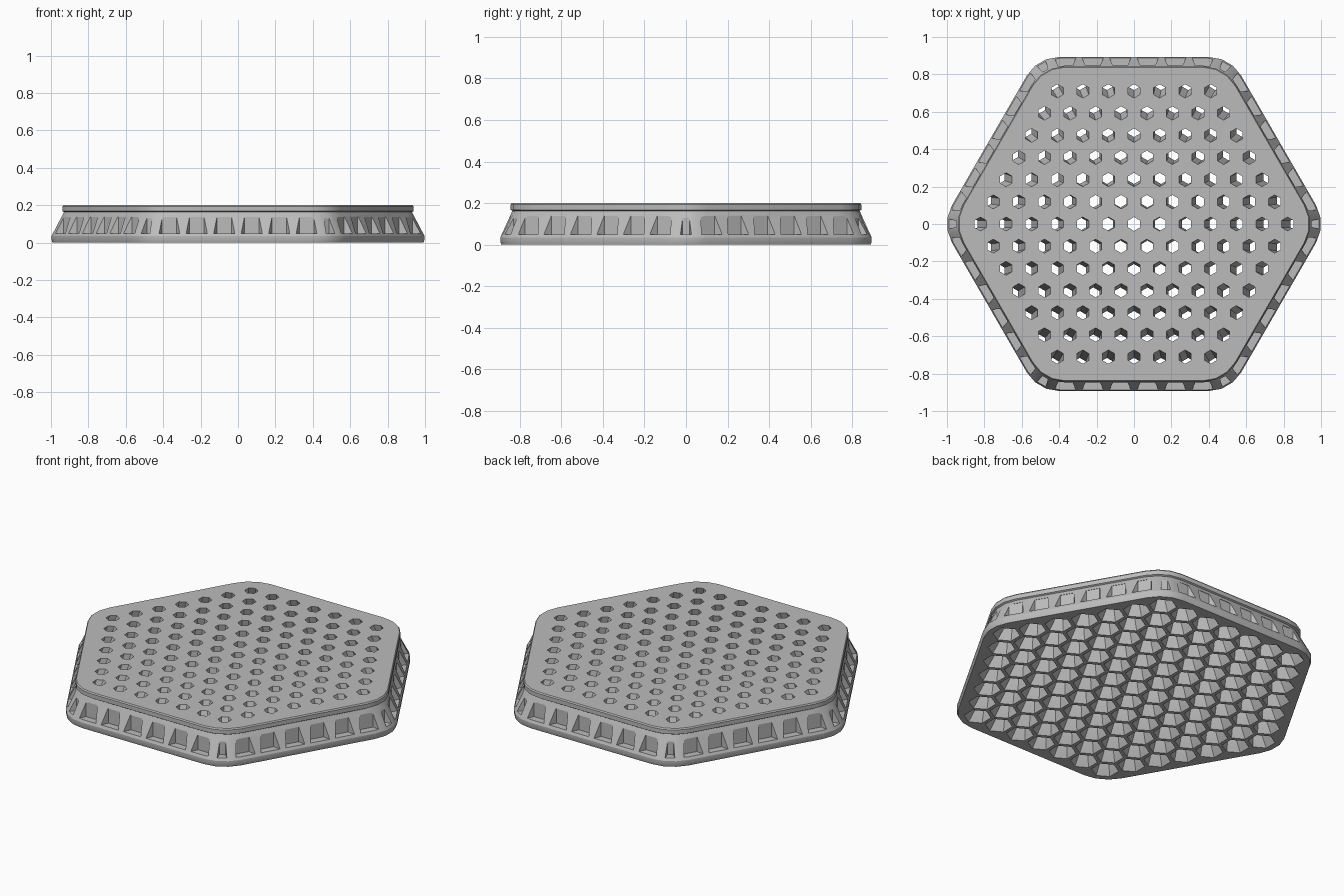
import bpy, bmesh, math
from mathutils import Vector, Matrix

if "Cube" in bpy.data.objects:
    bpy.data.objects.remove(bpy.data.objects["Cube"])

grey = bpy.data.materials.new("plain grey")
grey.use_nodes = True
grey.diffuse_color = (0.5, 0.5, 0.5, 1)
grey.node_tree.nodes["Principled BSDF"].inputs["Base Color"].default_value = (0.5, 0.5, 0.5, 1)


def loft(bm, rings):
    """Closed solid through rings of equal length, listed bottom to top."""
    loops = [[bm.verts.new(p) for p in ring] for ring in rings]
    n = len(loops[0])
    for low, high in zip(loops, loops[1:]):
        for i in range(n):
            j = (i + 1) % n
            bm.faces.new((low[i], low[j], high[j], high[i]))
    bm.faces.new(loops[0][::-1])
    bm.faces.new(loops[-1])


def make_object(name, bm):
    bmesh.ops.recalc_face_normals(bm, faces=bm.faces)
    mesh = bpy.data.meshes.new(name)
    bm.to_mesh(mesh)
    bm.free()
    mesh.materials.append(grey)
    obj = bpy.data.objects.new(name, mesh)
    bpy.context.collection.objects.link(obj)
    return obj


def outline(apothem, z, radius=0.2):
    """Hexagon with softly faceted corners, pointing along x."""
    reach = (apothem - radius) / math.cos(math.pi / 6)
    points = []
    for k in range(6):
        corner = math.radians(60 * k)
        for turn in (-30, -10, 10, 30):
            a = corner + math.radians(turn)
            points.append((reach * math.cos(corner) + radius * math.cos(a),
                           reach * math.sin(corner) + radius * math.sin(a), z))
    return points


# Plate: foot band, sloping wall and upper rim
PROFILE = [(0, .888), (.015, .893), (.035, .893), (.163, .835),
           (.168, .843), (.193, .843), (.2, .838)]
bm = bmesh.new()
loft(bm, [outline(r, z) for z, r in PROFILE])
plate = make_object("perforated_plate", bm)

# Splayed hexagonal holes that flare out at the underside
STEP = 0.1367
HOLE = [(-.01, 1.094, .068), (.08, 1.06, .032), (.21, .995, .032)]
bm = bmesh.new()
for row in range(-6, 7):
    count = 13 - abs(row)
    for col in range(count):
        x = (col - (count - 1) / 2) * STEP
        y = row * STEP * math.sqrt(3) / 2
        rings = []
        for z, spread, apothem in HOLE:
            r = apothem / math.cos(math.pi / 6)
            angles = [math.radians(30 + 60 * i) for i in range(6)]
            rings.append([(x * spread + r * math.cos(a), y * spread + r * math.sin(a), z)
                          for a in angles])
        loft(bm, rings)
holes = make_object("hole_cutter", bm)


# Wedge pockets around the wall, six per side and one per corner
def pocket(bm, angle, offset, back, inner, outer):
    turn = Matrix.Rotation(math.radians(angle), 3, 'Z')
    front = back + 0.055
    rings = []
    for z in (.05, .138):
        shape = [(back, -inner), (front, -outer), (front, outer), (back, inner)]
        rings.append([turn @ Vector((x, y + offset, z)) for x, y in shape])
    loft(bm, rings)


bm = bmesh.new()
for side in range(6):
    for i in range(6):
        pocket(bm, 30 + 60 * side, (i - 2.5) * 0.147, .844, .038, .062)
    pocket(bm, 60 * side, 0, .948, .016, .03)
pockets = make_object("pocket_cutter", bm)

# Cut the holes and pockets, then discard the cutters
bpy.context.view_layer.objects.active = plate
plate.select_set(True)
for cutter in (holes, pockets):
    cutter.hide_render = True
    mod = plate.modifiers.new(cutter.name, 'BOOLEAN')
    mod.operation = 'DIFFERENCE'
    mod.solver = 'EXACT'
    mod.object = cutter
    bpy.ops.object.modifier_apply(modifier=mod.name)
    bpy.data.objects.remove(cutter)

bpy.ops.object.shade_smooth_by_angle(angle=math.radians(21.5))
